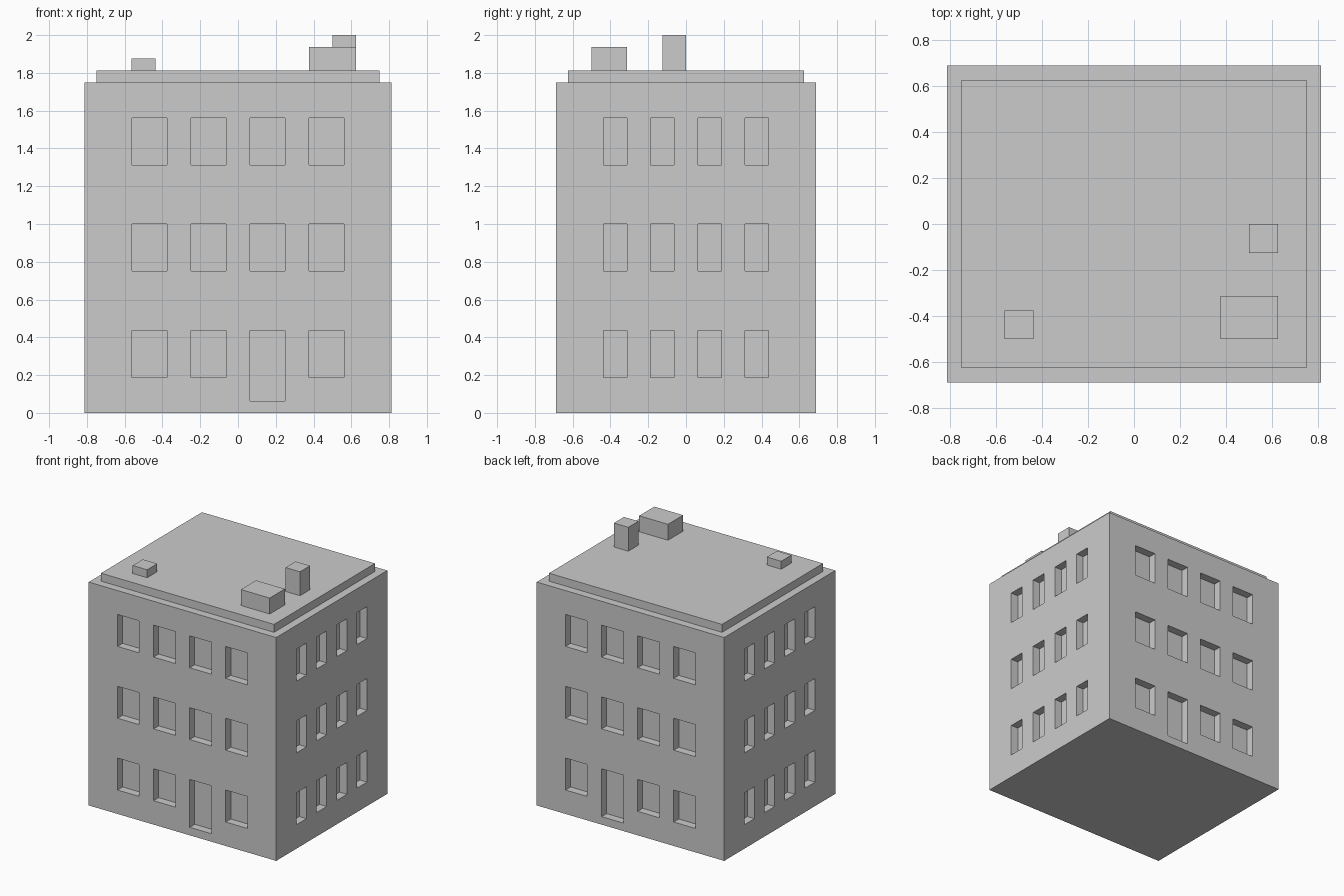
import bpy, bmesh
from mathutils import Matrix, Vector

if "Cube" in bpy.data.objects:
    bpy.data.objects.remove(bpy.data.objects["Cube"])

U = 1 / 16  # the model sits on a 1/16 grid


def add_box(bm, lo, hi):
    lo, hi = Vector(lo) * U, Vector(hi) * U
    m = Matrix.Translation((lo + hi) / 2) @ Matrix.Diagonal((*(hi - lo), 1))
    bmesh.ops.create_cube(bm, size=1, matrix=m)


def make(name, boxes):
    bm = bmesh.new()
    for lo, hi in boxes:
        add_box(bm, lo, hi)
    mesh = bpy.data.meshes.new(name)
    bm.to_mesh(mesh)
    bm.free()
    ob = bpy.data.objects.new(name, mesh)
    bpy.context.collection.objects.link(ob)
    return ob


# Main block and raised roof
walls = make("walls", [((-13, -11, 0), (13, 11, 28))])
make("roof_slab", [((-12, -10, 28), (12, 10, 29))])

# Rooftop units
make("roof_vent", [((-9, -8, 29), (-7, -6, 30))])
make("roof_unit", [((6, -8, 29), (10, -5, 31))])
make("chimney", [((8, -2, 29), (10, 0, 32))])

# Window and door recesses, one unit deep, mirrored front/back and left/right
cuts = []
for s in (-1, 1):
    for floor, z in enumerate((3, 12, 21)):
        for x in (-9, -4, 1, 6):
            sill = 1 if floor == 0 and x == 1 else z  # door
            y0, y1 = sorted((s * 10, s * 12))
            cuts.append(((x, y0, sill), (x + 3, y1, z + 4)))
        for y in (-7, -3, 1, 5):
            x0, x1 = sorted((s * 12, s * 14))
            cuts.append(((x0, y, z), (x1, y + 2, z + 4)))
cutter = make("opening_cutter", cuts)
cutter.hide_render = True
cutter.display_type = 'WIRE'

mod = walls.modifiers.new("openings", 'BOOLEAN')
mod.operation = 'DIFFERENCE'
mod.solver = 'EXACT'
mod.object = cutter
